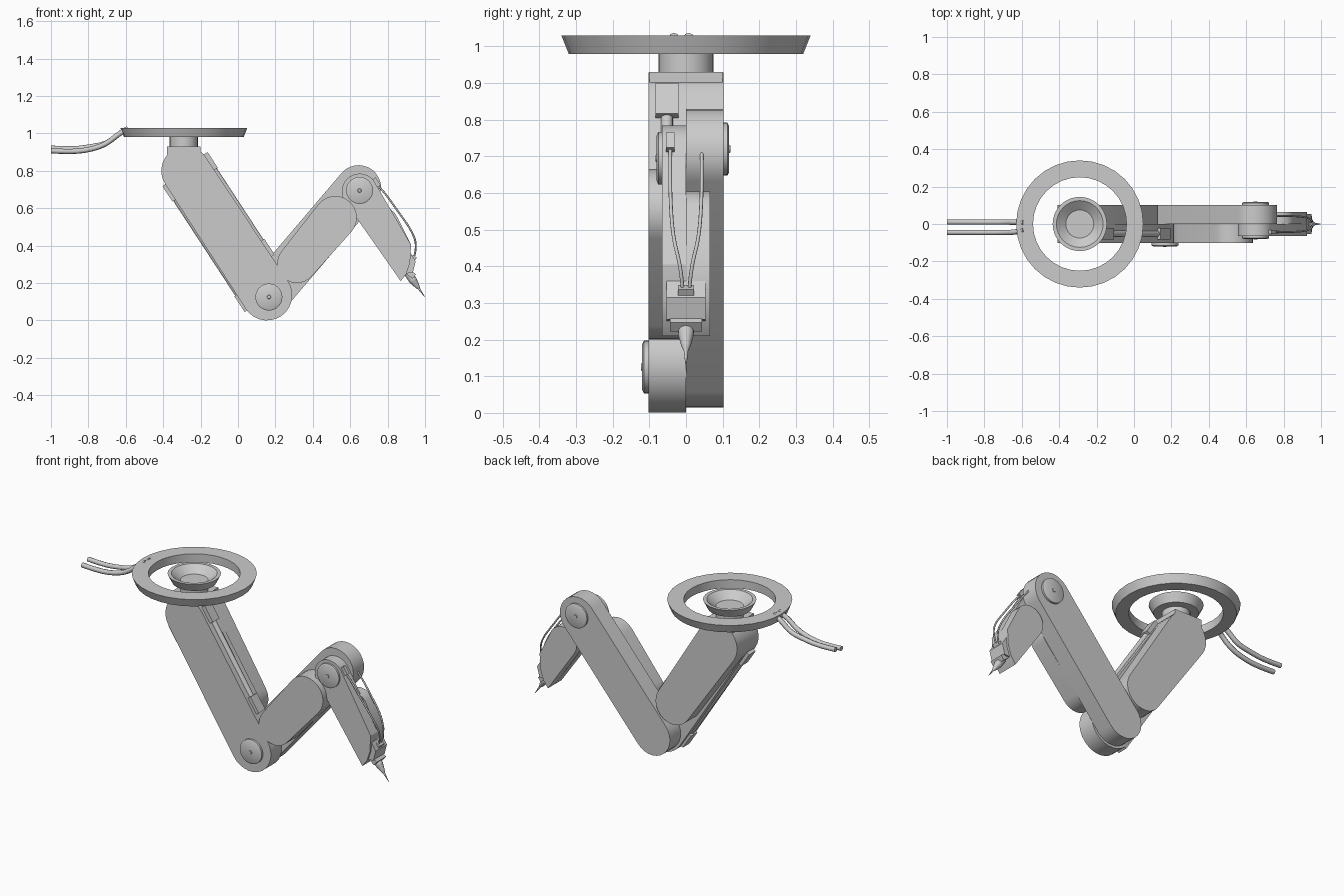
import bpy, bmesh, math
from mathutils import Vector, Matrix

if "Cube" in bpy.data.objects:
    bpy.data.objects.remove(bpy.data.objects["Cube"])


def finish(name, bm, angle=32):
    bmesh.ops.recalc_face_normals(bm, faces=bm.faces[:])
    me = bpy.data.meshes.new(name)
    bm.to_mesh(me)
    bm.free()
    me.shade_smooth()
    me.set_sharp_from_angle(angle=math.radians(angle))
    ob = bpy.data.objects.new(name, me)
    bpy.context.collection.objects.link(ob)
    return ob


def prism(name, pts, y0, y1):
    """Extrude an (x, z) outline from y0 to y1."""
    bm = bmesh.new()
    a = [bm.verts.new((x, y0, z)) for x, z in pts]
    b = [bm.verts.new((x, y1, z)) for x, z in pts]
    n = len(pts)
    bm.faces.new(a)
    bm.faces.new(b[::-1])
    for i in range(n):
        j = (i + 1) % n
        bm.faces.new((a[i], b[i], b[j], a[j]))
    return finish(name, bm)


def arc(c, r, start, sweep=math.pi, n=14):
    return [(c[0] + r * math.cos(start + sweep * i / n),
             c[1] + r * math.sin(start + sweep * i / n)) for i in range(n + 1)]


def link(name, p, q, rp, rq, y0, y1):
    """Round-ended bar between two pivots."""
    t = math.atan2(q[1] - p[1], q[0] - p[0])
    pts = arc(p, rp, t + math.pi / 2) + arc(q, rq, t - math.pi / 2)
    return prism(name, pts, y0, y1)


def rod(name, p, q, r1, r2, seg=24):
    p, q = Vector(p), Vector(q)
    d = q - p
    m = Matrix.Translation((p + q) / 2) @ d.to_track_quat('Z', 'Y').to_matrix().to_4x4()
    bm = bmesh.new()
    bmesh.ops.create_cone(bm, cap_ends=True, segments=seg, radius1=r1, radius2=r2,
                          depth=d.length, matrix=m)
    return finish(name, bm)


def box(name, c, size, rot=0.0):
    m = Matrix.Translation(c) @ Matrix.Rotation(rot, 4, 'Y') @ Matrix.Diagonal((*size, 1))
    bm = bmesh.new()
    bmesh.ops.create_cube(bm, size=1, matrix=m)
    return finish(name, bm)


def lathe(name, prof, cx, seg=32, closed=True):
    """Revolve an (r, z) profile about a vertical axis at x = cx."""
    bm = bmesh.new()
    rings = [[bm.verts.new((cx + r * math.cos(2 * math.pi * k / seg),
                            r * math.sin(2 * math.pi * k / seg), z)) for k in range(seg)]
             for r, z in prof]
    for i in range(len(prof) if closed else len(prof) - 1):
        a, b = rings[i], rings[(i + 1) % len(prof)]
        for k in range(seg):
            l = (k + 1) % seg
            bm.faces.new((a[k], a[l], b[l], b[k]))
    if not closed:
        bm.faces.new(rings[0])
        bm.faces.new(rings[-1])
    return finish(name, bm)


def cable(name, pts, r):
    cu = bpy.data.curves.new(name, 'CURVE')
    cu.dimensions = '3D'
    cu.bevel_depth, cu.bevel_resolution, cu.use_fill_caps = r, 2, True
    sp = cu.splines.new('NURBS')
    sp.points.add(len(pts) - 1)
    for s, p in zip(sp.points, pts):
        s.co = (*p, 1)
    sp.order_u, sp.use_endpoint_u, sp.resolution_u = 3, True, 5
    ob = bpy.data.objects.new(name, cu)
    bpy.context.collection.objects.link(ob)


def joint_cap(name, x, z, y, side, depth):
    mid, end = y + side * depth * 0.7, y + side * depth
    rod(name + "_body", (x, y - side * 0.02, z), (x, mid, z), 0.072, 0.072, 32)
    rod(name + "_bevel", (x, mid, z), (x, end, z), 0.072, 0.062, 32)
    rod(name + "_pin", (x, end, z), (x, end + side * 0.003, z), 0.011, 0.009, 12)


CX = -0.29
SHOULDER, ELBOW, WRIST = (-0.28, 0.80), (0.155, 0.135), (0.645, 0.71)

# Ceiling ring, dished mount and neck
lathe("ceiling_ring", [(0.25, 0.98), (0.32, 0.98), (0.34, 1.03), (0.25, 1.03)], CX)
lathe("mount_dish", [(0.12, 0.98), (0.145, 1.03), (0.125, 1.03), (0.075, 0.99)], CX, closed=False)
rod("mount_neck", (CX, 0, 0.86), (CX, 0, 0.985), 0.075, 0.075, 32)
box("neck_plate", (CX, 0, 0.909), (0.18, 0.2, 0.042))

# Upper arm: long front half and shorter back half
link("upper_arm_front", SHOULDER, ELBOW, 0.13, 0.135, -0.102, 0)
link("upper_arm_back", SHOULDER, (0.015, 0.35), 0.13, 0.115, 0, 0.102)
joint_cap("elbow_cap", 0.165, 0.125, -0.102, -1, 0.018)

# Forearm: long back half and shorter front half
link("forearm_back", ELBOW, WRIST, 0.12, 0.12, 0, 0.102)
link("forearm_front", (0.315, 0.305), (0.52, 0.55), 0.105, 0.115, -0.102, 0)
joint_cap("wrist_back_cap", 0.65, 0.72, 0.102, 1, 0.016)

# Service tubes with end blocks on both edges of the upper arm
d = Vector((ELBOW[0] - SHOULDER[0], 0, ELBOW[1] - SHOULDER[1])).normalized()
n = Vector((-d.z, 0, d.x))
base = Vector((SHOULDER[0], -0.052, SHOULDER[1]))
tilt = math.atan2(-d.z, d.x)
for side, t0, t1, off in (("right", 0.03, 0.585, 0.137), ("left", 0.05, 0.755, -0.133)):
    for end, t in (("top", t0), ("bottom", t1)):
        box(f"tube_block_{side}_{end}", base + d * t + n * off, (0.10, 0.062, 0.032), tilt)
    rod(f"service_tube_{side}", base + d * t0 + n * off * 0.96,
        base + d * t1 + n * off * 0.96, 0.016, 0.016, 16)

# Hand: full-length front half, shorter back half, sloping cut end
hand_dir = math.atan2(-0.44, 0.30)
end_cut = [(0.87, 0.21), (0.90, 0.25), (0.92, 0.31), (0.925, 0.405)]
prism("hand_front", arc((0.65, 0.69), 0.095, hand_dir + math.pi / 2) + end_cut, -0.065, 0)
prism("hand_back", arc((0.77, 0.515), 0.09, hand_dir + math.pi / 2) + end_cut, 0, 0.065)
joint_cap("wrist_front_cap", 0.65, 0.695, -0.065, -1, 0.015)

# Tool head on the end of the hand
prism("tool_head", [(0.88, 0.38), (0.92, 0.365), (0.95, 0.315), (0.935, 0.255), (0.89, 0.25)],
      -0.053, 0.053)
box("tool_clamp", (0.922, 0, 0.25), (0.05, 0.088, 0.03), math.radians(38))

# Tapered needle tool along one axis
tip, axis = Vector((1.0, 0, 0.124)), Vector((-0.58, 0, 0.815))
stations = [(0.165, 0.020), (0.11, 0.022), (0.07, 0.012), (0.055, 0.006), (0, 0.001)]
for i, ((s0, r0), (s1, r1)) in enumerate(zip(stations, stations[1:])):
    rod(f"needle_section_{i + 1}", tip + axis * s0, tip + axis * s1, r0, r1, 16)

# Thin tool cables with plugs
for name, s in (("front", -1), ("back", 1)):
    y = s * 0.043
    box(f"cable_plug_{name}", (0.735, y, 0.735), (0.05, 0.022, 0.034), math.radians(56))
    cable(f"tool_cable_{name}", [(0.735, y, 0.735), (0.78, y, 0.69), (0.85, y, 0.59),
                                 (0.93, s * 0.036, 0.48), (0.96, s * 0.012, 0.39),
                                 (0.935, s * 0.008, 0.32)], 0.005)
# Bracket carrying the wrist-plug cables on the far side of the hand joint
box("plug_bracket", (0.715, 0, 0.725), (0.05, 0.10, 0.02), math.radians(56))
box("tool_socket", (0.938, 0, 0.33), (0.025, 0.044, 0.03), math.radians(30))

# Power cables leaving the ring
for i, (y, dz) in enumerate(((0.01, 0.014), (-0.045, 0))):
    cable(f"power_cable_{i + 1}", [(-0.59, y * 0.7, 1.025), (-0.635, y, 1.0), (-0.70, y, 0.945),
                                   (-0.78, y, 0.915 + dz), (-0.89, y, 0.900 + dz),
                                   (-1.0, y, 0.907 + dz)], 0.014)
